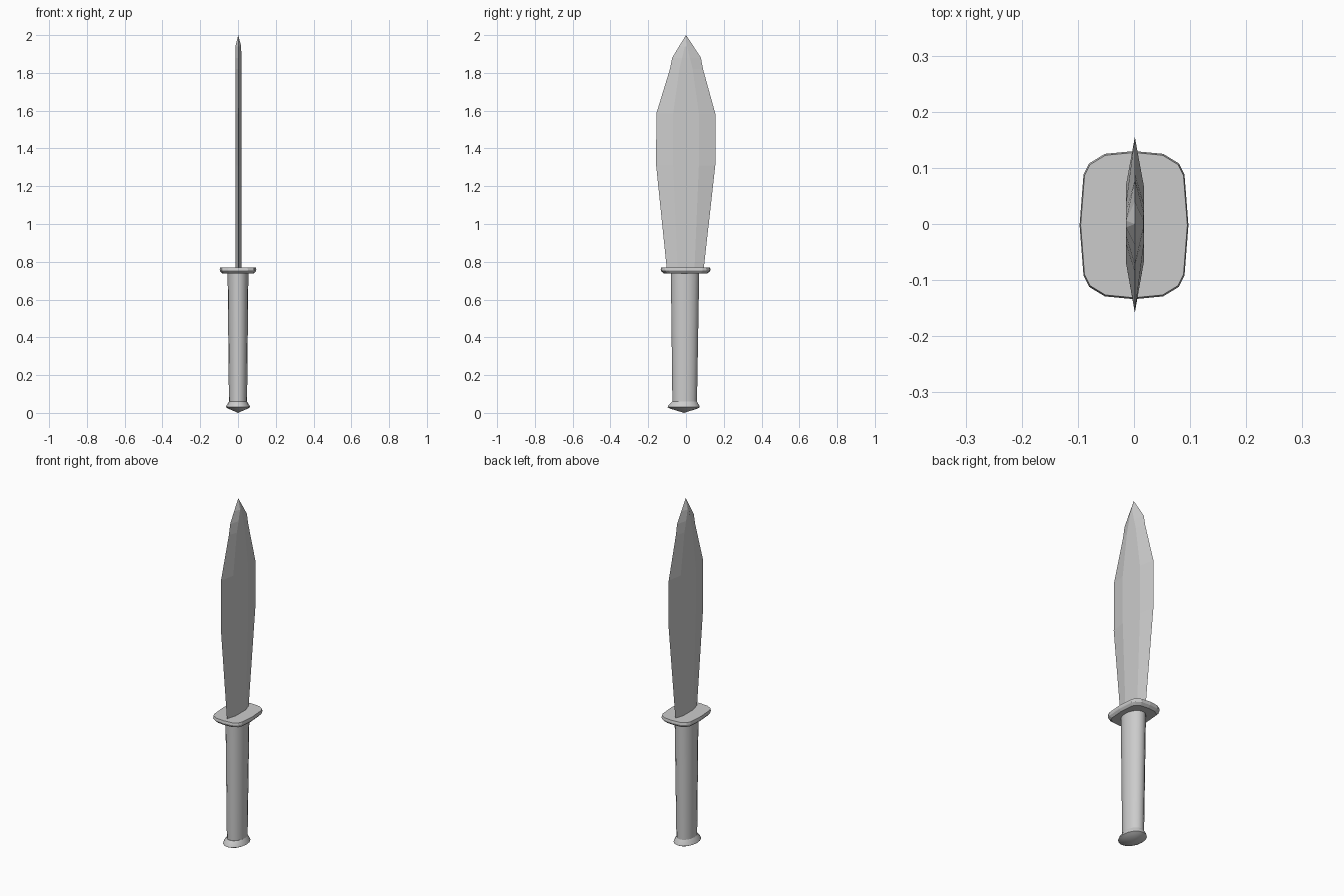
import bpy, bmesh
from math import cos, sin, tau

if "Cube" in bpy.data.objects:
    bpy.data.objects.remove(bpy.data.objects["Cube"])


def loft(name, rings, smooth=False):
    """Skin a stack of equal-length rings; both ends are capped."""
    bm = bmesh.new()
    vs = [[bm.verts.new(p) for p in r] for r in rings]
    n = len(rings[0])
    for a, b in zip(vs, vs[1:]):
        for i in range(n):
            j = (i + 1) % n
            bm.faces.new((a[i], a[j], b[j], b[i]))
    bm.faces.new(vs[0][::-1])
    bm.faces.new(vs[-1])
    bmesh.ops.remove_doubles(bm, verts=bm.verts, dist=0.0004)
    bmesh.ops.recalc_face_normals(bm, faces=bm.faces)
    me = bpy.data.meshes.new(name)
    bm.to_mesh(me)
    bm.free()
    ob = bpy.data.objects.new(name, me)
    bpy.context.collection.objects.link(ob)
    if smooth:
        bpy.ops.object.select_all(action='DESELECT')
        ob.select_set(True)
        bpy.context.view_layer.objects.active = ob
        bpy.ops.object.shade_smooth_by_angle(angle=0.7)
    return ob


def ellipse(z, rx, ry, cy, n=16):
    return [(rx * cos(tau * i / n), cy + ry * sin(tau * i / n), z) for i in range(n)]


# blade: flat hexagonal section with sharp edges
# z, left edge y, right edge y, half width of the flat, half thickness
sections = [(0.765, -0.102, 0.094, 0.045, 0.016), (1.31, -0.158, 0.155, 0.068, 0.016),
            (1.585, -0.157, 0.155, 0.068, 0.016), (1.82, -0.085, 0.09, 0.035, 0.016),
            (1.88, -0.073, 0.079, 0.02, 0.016), (1.94, -0.037, 0.04, 0.006, 0.0155),
            (2.0, 0, 0, 0, 0)]
loft("blade", [[(0.0015 + x, y, z) for x, y in
                ((0, l), (t, -f), (t, f), (0, r), (-t, f), (-t, -f))]
               for z, l, r, f, t in sections])

# guard: rounded rectangular plate with a chamfered underside
quarter = [(0.097, 0), (0.09, 0.09), (0.08, 0.11), (0.052, 0.127), (0, 0.132)]
half = quarter + [(-x, y) for x, y in quarter[-2::-1]]
outline = half + [(x, -y) for x, y in half[-2:0:-1]]
loft("guard", [[(x * s, y * s - 0.002, z) for x, y in outline]
               for z, s in ((0.738, 0.87), (0.750, 0.98), (0.757, 1.0), (0.770, 0.98))])

# handle: slightly tapering oval grip
loft("handle", [ellipse(0.05, 0.048, 0.065, -0.007),
                ellipse(0.745, 0.055, 0.075, -0.005)], True)

# pommel: flared cap with a shallow pointed base
loft("pommel", [ellipse(0.0, 0.0001, 0.0001, -0.01), ellipse(0.022, 0.050, 0.070, -0.012),
                ellipse(0.030, 0.064, 0.085, -0.012), ellipse(0.037, 0.062, 0.083, -0.012),
                ellipse(0.060, 0.048, 0.066, -0.008)], True)
